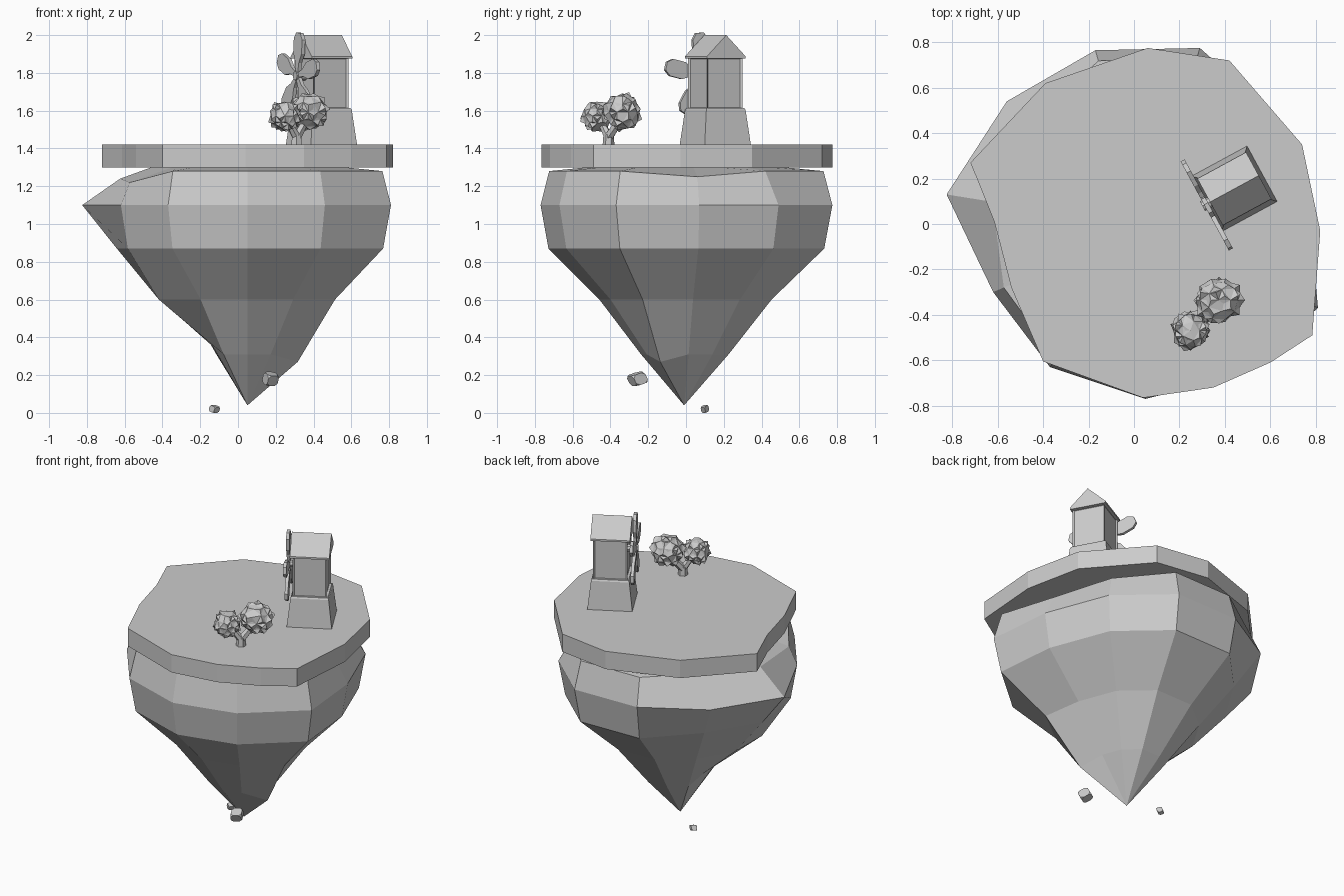
import bpy, bmesh, math, random
from mathutils import Vector, Matrix

if "Cube" in bpy.data.objects:
    bpy.data.objects.remove(bpy.data.objects["Cube"])

random.seed(4)
grey = bpy.data.materials.new("plain grey")
grey.diffuse_color = (0.6, 0.6, 0.6, 1)
grey.use_nodes = True
grey.node_tree.nodes["Principled BSDF"].inputs["Base Color"].default_value = grey.diffuse_color


def finish(name, bm, matrix=None):
    if matrix:
        bm.transform(matrix)
    bmesh.ops.recalc_face_normals(bm, faces=bm.faces[:])
    me = bpy.data.meshes.new(name)
    bm.to_mesh(me)
    bm.free()
    me.materials.append(grey)
    ob = bpy.data.objects.new(name, me)
    bpy.context.collection.objects.link(ob)
    return ob


def loft(name, rings, matrix=None):
    """Skin a stack of closed rings and cap both ends; one-point rings become tips."""
    bm = bmesh.new()
    vs = [[bm.verts.new(p) for p in r] for r in rings]
    for a, b in zip(vs, vs[1:]):
        n = max(len(a), len(b))
        for i in range(n):
            j = (i + 1) % n
            if len(b) == 1:
                bm.faces.new((a[i], a[j], b[0]))
            else:
                bm.faces.new((a[i], a[j], b[j], b[i]))
    for cap in (vs[0], vs[-1]):
        if len(cap) > 2:
            bm.faces.new(cap)
    return finish(name, bm, matrix)


def square(h, z):
    return [(-h, -h, z), (h, -h, z), (h, h, z), (-h, h, z)]


def limb(name, a, b, r1, r2, sides=6):
    a, b = Vector(a), Vector(b)
    bm = bmesh.new()
    bmesh.ops.create_cone(bm, cap_ends=True, segments=sides, radius1=r1, radius2=r2, depth=(b - a).length)
    rot = (b - a).to_track_quat('Z', 'Y').to_matrix().to_4x4()
    return finish(name, bm, Matrix.Translation((a + b) / 2) @ rot)


# Flat ground slab
slab = [(-.39, .62), (.06, .775), (.42, .72), (.74, .35), (.82, -.03), (.785, -.49), (.60, -.61),
        (.35, -.72), (.04, -.765), (-.40, -.605), (-.54, -.28), (-.615, .01), (-.72, .27)]
loft("ground_slab", [[(x, y, z) for x, y in slab] for z in (1.30, 1.42)])

# Hanging rock: one outline scaled down the height, with a scale per corner
outline = [(.05, -.77), (.46, -.67), (.81, -.37), (.77, .07), (.61, .49), (.29, .775),
           (-.17, .765), (-.56, .54), (-.825, .13), (-.62, -.30), (-.37, -.63)]
TIP = Vector((.05, -.01))


def rock_ring(z, scale, special={}, dz={}):
    out = []
    for i, p in enumerate(outline):
        q = TIP + (Vector(p) - TIP) * special.get(i, scale)
        out.append((q.x, q.y, z + dz.get(i, 0)))
    return out


loft("hanging_rock", [
    rock_ring(1.31, .55),
    rock_ring(1.28, .94, {3: .88, 4: .86, 7: .82, 8: .77, 9: .93}, {3: -.03, 8: -.04, 9: -.06}),
    rock_ring(1.10, 1.0),
    rock_ring(.87, .945, {7: .80, 8: .79}),
    rock_ring(.60, .59, {2: .61, 7: .54, 8: .53, 9: .70}),
    rock_ring(.31, .30, {2: .35, 7: .27, 8: .22, 9: .28}, {8: .05, 9: .05, 2: -.04}),
    [(.05, -.01, .04)]])


# Loose stones under the tip
def stone(name, centre, size, turn):
    bm = bmesh.new()
    bmesh.ops.create_cube(bm, size=1)
    bmesh.ops.bevel(bm, geom=bm.verts[:], offset=.25, affect='VERTICES')
    rot = Matrix.Rotation(turn, 4, 'Z') @ Matrix.Rotation(.4, 4, 'X')
    finish(name, bm, Matrix.Translation(centre) @ Matrix.Diagonal((*size, 1)) @ rot)


stone("large_stone", (.172, -.257, .18), (.062, .075, .058), .5)
stone("small_stone", (-.125, .10, .021), (.04, .03, .033), .8)

# Windmill, built around its own axis and turned
mill = Matrix.Translation((.442, .155, 0)) @ Matrix.Rotation(math.radians(28.5), 4, 'Z')
loft("mill_base", [square(.14, 1.41), square(.118, 1.605), square(.112, 1.615)], mill)

# Upper room with framed, sunken wall panels
bm = bmesh.new()
bmesh.ops.create_cube(bm, size=1)
bm.transform(Matrix.Translation((0, 0, 1.745)) @ Matrix.Diagonal((.212, .212, .275, 1)))
bm.normal_update()
walls = [f for f in bm.faces if abs(f.normal.z) < .5]
bmesh.ops.inset_individual(bm, faces=walls, thickness=.013)
for f in walls:
    for v in f.verts:
        v.co -= f.normal * .01
finish("mill_room", bm, mill)

# Gabled roof with a thin eave
gable = [(-.117, 1.875), (.117, 1.875), (.117, 1.887), (0, 2.0), (-.117, 1.887)]
loft("mill_roof", [[(x, y, z) for y, z in gable] for x in (-.122, .122)], mill)

# Sail wheel: axle and five blades
hub = Vector((-.141, 0, 1.785))
limb("sail_axle", mill @ Vector((-.16, 0, 1.785)), mill @ Vector((-.09, 0, 1.785)), .024, .024, 8)
half = [(.01, .012), (.07, .02), (.12, .046), (.195, .046), (.228, .022)]
blade = half + [(r, -w) for r, w in reversed(half)]
for k in range(5):
    turn = Matrix.Translation(hub) @ Matrix.Rotation(math.radians(95 + 72 * k), 4, 'X')
    loft(f"sail_blade_{k + 1}", [[(x, r, w) for r, w in blade] for x in (-.010, .010)], mill @ turn)

# Forked tree
fork = (.31, -.41, 1.475)
limb("tree_trunk", (.31, -.41, 1.41), fork, .032, .027)
limb("tree_branch_large", (.31, -.41, 1.46), (.37, -.335, 1.57), .026, .018)
limb("tree_branch_small", (.31, -.41, 1.46), (.255, -.46, 1.56), .024, .016)


# Spiky leaf balls
def leaf_ball(name, centre, radius):
    bm = bmesh.new()
    bmesh.ops.create_icosphere(bm, subdivisions=2, radius=radius)
    for v in bm.verts:
        v.co *= random.uniform(.92, 1.08)
    hubs = bmesh.ops.poke(bm, faces=bm.faces[:])["verts"]
    for v in hubs:
        v.co *= random.choice((.97, 1.0, 1.17, 1.27))
    finish(name, bm, Matrix.Translation(centre))


leaf_ball("leaves_large", (.372, -.335, 1.592), .095)
leaf_ball("leaves_small", (.248, -.47, 1.572), .079)
